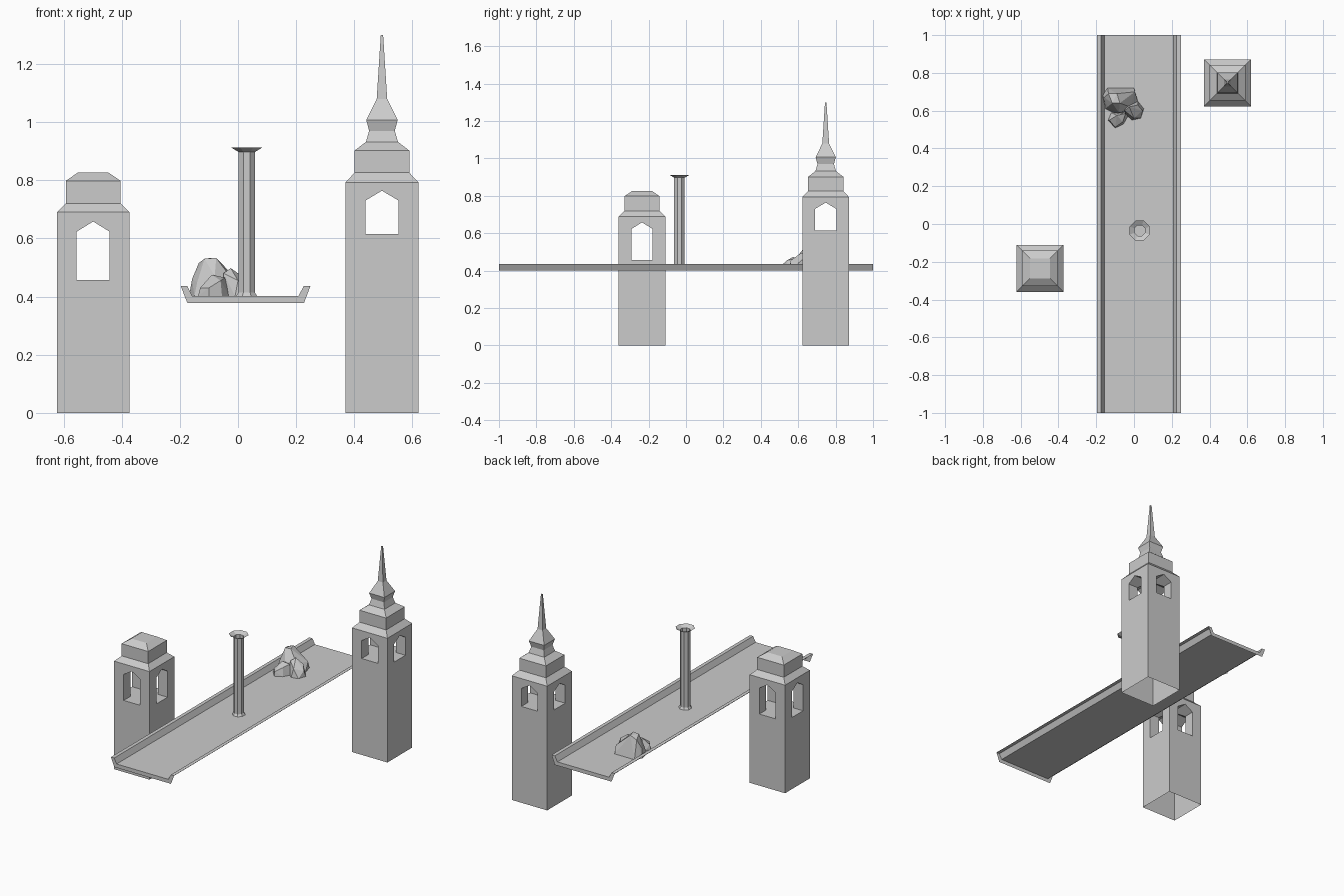
import bpy, bmesh, math

if "Cube" in bpy.data.objects:
    bpy.data.objects.remove(bpy.data.objects["Cube"])


def finish(name, bm):
    bmesh.ops.recalc_face_normals(bm, faces=bm.faces[:])
    me = bpy.data.meshes.new(name)
    bm.to_mesh(me)
    bm.free()
    ob = bpy.data.objects.new(name, me)
    bpy.context.collection.objects.link(ob)
    return ob


def loft(name, cx, cy, profile, sides, caps=True):
    """Stack of regular polygons; profile = (half width across flats, z)."""
    bm = bmesh.new()
    rings = []
    for h, z in profile:
        r = h / math.cos(math.pi / sides)
        rings.append([bm.verts.new((cx + r * math.cos((i + .5) * 2 * math.pi / sides),
                                    cy + r * math.sin((i + .5) * 2 * math.pi / sides), z))
                      for i in range(sides)])
    for a, b in zip(rings, rings[1:]):
        for i in range(sides):
            j = (i + 1) % sides
            bm.faces.new((a[i], a[j], b[j], b[i]))
    if caps:
        bm.faces.new(rings[0])
        bm.faces.new(rings[-1])
    return finish(name, bm)


def window_cutter(cx, cy, z0, z1, z2, along_x):
    """Pointed window prism running right through the tower."""
    w, d = .057, .2
    outline = [(-w, z0), (w, z0), (w, z1), (0, z2), (-w, z1)]
    bm = bmesh.new()
    ends = [[bm.verts.new((cx + s, cy + u, z) if along_x else (cx + u, cy + s, z))
             for u, z in outline] for s in (-d, d)]
    for e in ends:
        bm.faces.new(e)
    for i in range(5):
        j = (i + 1) % 5
        bm.faces.new((ends[0][i], ends[0][j], ends[1][j], ends[1][i]))
    ob = finish("window_cutter", bm)
    ob.hide_render = True
    return ob


def tower(name, cx, cy, profile, window):
    ob = loft(name, cx, cy, profile, 4)
    cutters = [window_cutter(cx, cy, *window, ax) for ax in (False, True)]
    for c in cutters:
        m = ob.modifiers.new("window", 'BOOLEAN')
        m.operation = 'DIFFERENCE'
        m.object = c
    bpy.context.view_layer.update()
    dg = bpy.context.evaluated_depsgraph_get()
    me = bpy.data.meshes.new_from_object(ob.evaluated_get(dg))
    ob.modifiers.clear()
    ob.data = me
    for c in cutters:
        bpy.data.objects.remove(c)
    # open underside
    bm = bmesh.new()
    bm.from_mesh(me)
    low = [f for f in bm.faces if all(v.co.z < .001 for v in f.verts)]
    bmesh.ops.delete(bm, geom=low, context='FACES')
    bm.to_mesh(me)
    bm.free()


# Towers
tower("short_tower", -.498, -.235,
      [(.125, 0), (.125, .69), (.094, .72), (.094, .798), (.053, .826)],
      (.457, .623, .658))
tower("spire_tower", .495, .747,
      [(.125, 0), (.125, .793), (.094, .826), (.094, .902), (.055, .932),
       (.044, .97), (.054, 1.007), (.018, 1.08), (.004, 1.3)],
      (.615, .73, .764))

# Walkway: open sheet with sloped kerbs, and a flat plate closing each end
section = [(-.197, .436), (-.174, .436), (-.157, .402),
           (.208, .402), (.226, .436), (.249, .436)]
bm = bmesh.new()
a, b = [[bm.verts.new((x, y, z)) for x, z in section] for y in (-1, 1)]
for i in range(len(section) - 1):
    bm.faces.new((a[i], a[i + 1], b[i + 1], b[i]))
for f in bm.faces:
    f.normal_update()
for end, y in ((a, -1), (b, 1)):
    bm.faces.new(end + [bm.verts.new((.227, y, .378)), bm.verts.new((-.174, y, .378))])
finish("walkway", bm)

# Column with flared foot and open capital
loft("column", .03, -.035,
     [(.036, .402), (.028, .414), (.028, .897), (.053, .912)], 8, caps=False)


def rock(name, points):
    """Faceted boulder: hull of a few points, open where it meets the deck."""
    bm = bmesh.new()
    for p in points:
        bm.verts.new(p)
    res = bmesh.ops.convex_hull(bm, input=bm.verts[:])
    junk = [g for g in res['geom_interior'] if isinstance(g, bmesh.types.BMVert)]
    bmesh.ops.delete(bm, geom=junk, context='VERTS')
    low = [f for f in bm.faces if all(v.co.z < .4025 for v in f.verts)]
    bmesh.ops.delete(bm, geom=low, context='FACES')
    finish(name, bm)


# Rocks
rock("large_rock", [(-.168, .68, .402), (-.15, .61, .402), (-.09, .58, .402), (-.02, .60, .402),
                    (.02, .65, .402), (0, .72, .402), (-.14, .72, .402),
                    (-.158, .67, .46), (-.135, .69, .515), (-.14, .62, .45), (-.08, .59, .47),
                    (-.115, .64, .53), (-.075, .64, .533), (-.09, .69, .533),
                    (-.04, .68, .49), (-.02, .62, .46), (.005, .70, .45)])
rock("side_rock", [(-.045, .58, .402), (-.01, .55, .402), (.035, .56, .402), (.052, .61, .402),
                   (.02, .65, .402), (-.04, .64, .402),
                   (-.05, .60, .48), (-.025, .62, .498), (.02, .63, .465), (.045, .60, .44),
                   (0, .56, .455)])
rock("front_rock", [(-.137, .55, .402), (-.10, .508, .402), (-.055, .53, .402), (-.03, .575, .402),
                    (-.12, .59, .402), (-.13, .55, .43), (-.10, .512, .43), (-.06, .54, .455),
                    (-.09, .575, .475), (-.045, .585, .465)])
